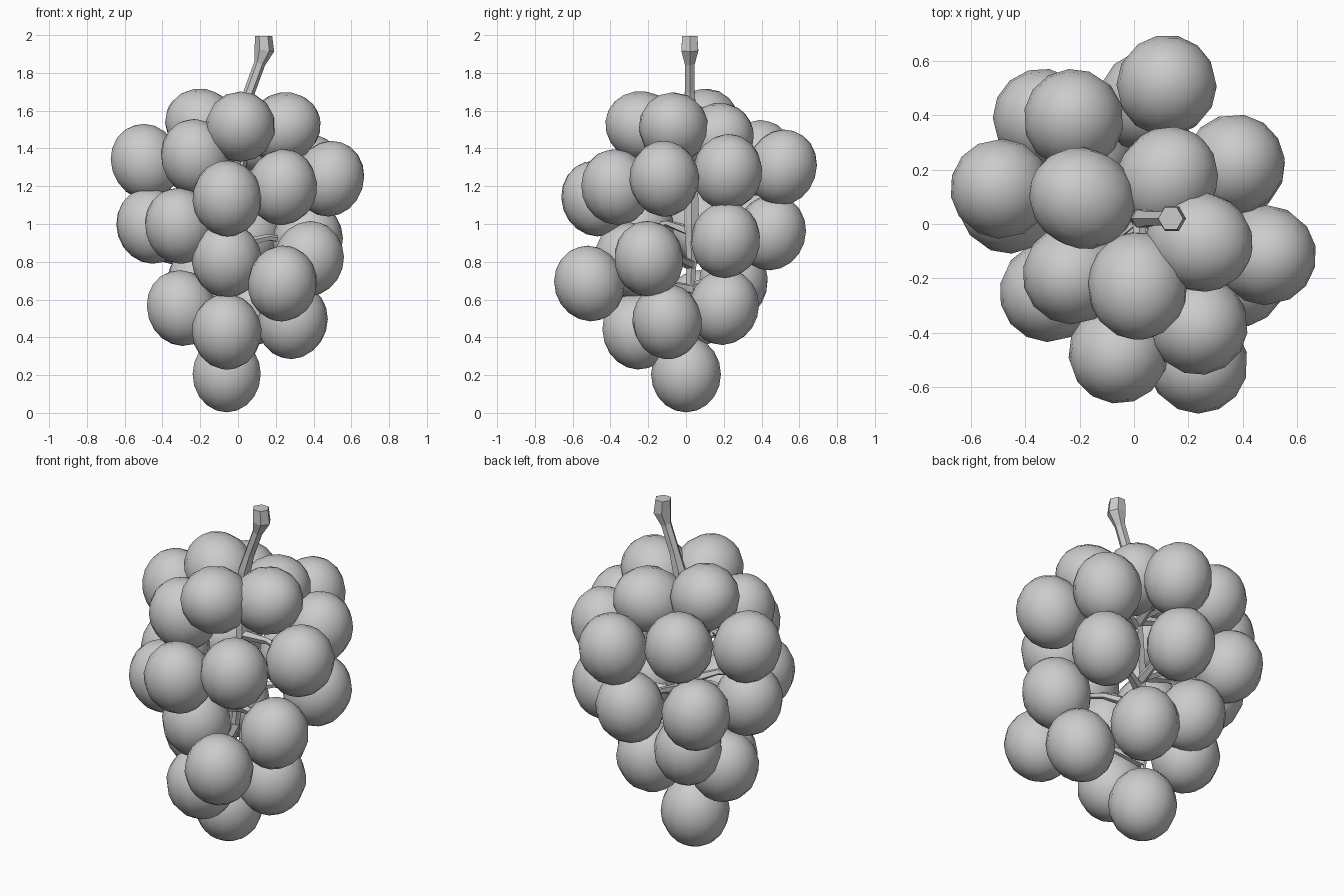
import bpy, bmesh
from mathutils import Vector

if "Cube" in bpy.data.objects:
    bpy.data.objects.remove(bpy.data.objects["Cube"])

# Grape centres (x, y, z), top of the bunch to the bottom
GRAPES = [
    (.013, -.228, 1.515), (.24, -.065, 1.51), (-.19, .095, 1.53), (.12, .165, 1.455),
    (-.225, -.185, 1.355), (-.222, .385, 1.35), (-.49, .13, 1.33), (.12, .51, 1.30),
    (.37, .22, 1.275), (.485, -.115, 1.24), (.235, -.37, 1.195), (-.057, -.475, 1.135),
    (-.46, .075, .99), (-.31, -.25, .99), (-.335, .387, .985), (.05, .45, .955),
    (.37, .21, .915), (.375, -.197, .815), (-.06, -.30, .81), (.235, -.512, .685),
    (-.19, .25, .69), (-.30, .07, .555), (.09, .20, .56), (.29, -.10, .485),
    (-.06, -.26, .43), (-.06, 0, .205),
]
# Stem path: x, y, z, radius
STEM = [
    (-.06, 0, .30, .014), (-.05, .02, .55, .02), (-.02, .03, .80, .03),
    (0, .03, 1.0, .045), (.01, .03, 1.3, .035), (.03, .02, 1.6, .038),
    (.06, .02, 1.70, .03), (.115, .02, 1.85, .03), (.14, .02, 1.92, .052),
    (.135, .02, 1.995, .046),
]


def finish(bm, name):
    bmesh.ops.recalc_face_normals(bm, faces=bm.faces)
    me = bpy.data.meshes.new(name)
    bm.to_mesh(me)
    bm.free()
    ob = bpy.data.objects.new(name, me)
    bpy.context.collection.objects.link(ob)
    return ob


def tube(bm, pts, sides=6):
    """Capped low-poly tube through (x, y, z, radius) points."""
    rings = []
    for i, p in enumerate(pts):
        a, b = pts[max(i - 1, 0)], pts[min(i + 1, len(pts) - 1)]
        d = (Vector(b[:3]) - Vector(a[:3])).normalized()
        if i == len(pts) - 1 and abs(p[2] - 1.995) < 1e-6:
            d = Vector((0, 0, 1))        # level cut at the stem tip
        ref = Vector((0, 1, 0)) if abs(d.y) < .9 else Vector((1, 0, 0))
        u = d.cross(ref).normalized()
        w = d.cross(u)
        ring = []
        for k in range(sides):
            t = 6.283185 * k / sides
            ring.append(bm.verts.new(Vector(p[:3]) + p[3] * (u * cos(t) + w * sin(t))))
        rings.append(ring)
    for r, s in zip(rings, rings[1:]):
        for k in range(sides):
            j = (k + 1) % sides
            bm.faces.new((r[k], r[j], s[j], s[k]))
    bm.faces.new(rings[0])
    bm.faces.new(rings[-1])


def stem_at(z):
    """Point on the stem centre line at height z."""
    for a, b in zip(STEM, STEM[1:]):
        if a[2] <= z <= b[2]:
            return Vector(a[:3]).lerp(Vector(b[:3]), (z - a[2]) / (b[2] - a[2]))
    return Vector(STEM[0][:3])


from math import cos, sin, radians

# Main stem
bm = bmesh.new()
tube(bm, STEM)
finish(bm, "stem")

# Small stalk from the stem to each grape
bm = bmesh.new()
for g in GRAPES[:-1]:
    c = Vector(g)
    s = stem_at(c.z - .03)
    m = s.lerp(c, .45) + Vector((0, 0, .03))
    tube(bm, [(*s, .03), (*m, .018), (*s.lerp(c, .8), .018)], 5)
finish(bm, "stalks")

# Grapes: slightly long ellipsoids, the top ones lying outward
for i, g in enumerate(GRAPES):
    bm = bmesh.new()
    bmesh.ops.create_uvsphere(bm, u_segments=14, v_segments=10, radius=1)
    ob = finish(bm, f"grape_{i + 1:02d}")
    out = Vector((g[0], g[1], 0))
    out = out.normalized() if out.length > .1 else Vector((0, 0, 1))
    tilt = radians(65 if g[2] > 1.4 else 18)
    axis = out * sin(tilt) + Vector((0, 0, 1)) * cos(tilt)
    ob.location = g
    ob.scale = (.185, .185, .202)
    ob.rotation_mode = 'QUATERNION'
    ob.rotation_quaternion = axis.to_track_quat('Z', 'Y')
    for f in ob.data.polygons:
        f.use_smooth = True
